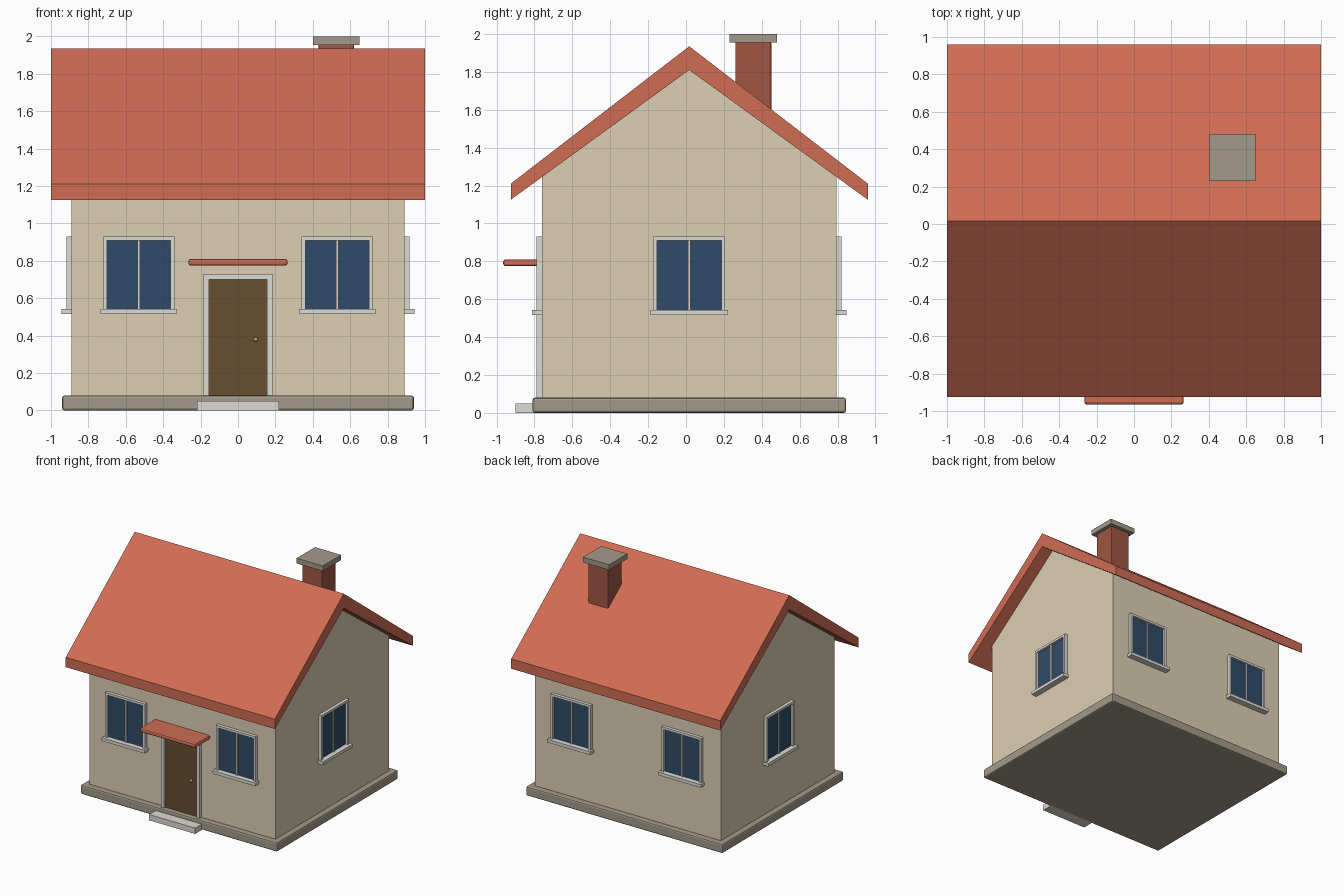
import bpy, bmesh
from mathutils import Matrix, Vector

if "Cube" in bpy.data.objects:
    bpy.data.objects.remove(bpy.data.objects["Cube"])


def material(name, r, g, b):
    m = bpy.data.materials.new(name)
    m.diffuse_color = (*[((c / 255 + 0.055) / 1.055) ** 2.4 for c in (r, g, b)], 1)
    m.use_nodes = True
    m.node_tree.nodes["Principled BSDF"].inputs["Base Color"].default_value = m.diffuse_color
    return m


WALL = material("plaster", 220, 207, 180)
ROOF = material("roof_red", 208, 108, 84)
BRICK = material("brick", 160, 86, 68)
STONE = material("stone", 163, 154, 138)
TRIM = material("trim", 222, 219, 212)
GLASS = material("glass", 48, 75, 104)
WOOD = material("wood", 103, 78, 50)
BRASS = material("brass", 205, 165, 75)

CY = 0.017  # centre line of the house body


def finish(name, bm, mat, bevel=0, matrix=None):
    bmesh.ops.recalc_face_normals(bm, faces=bm.faces)
    me = bpy.data.meshes.new(name)
    bm.to_mesh(me)
    bm.free()
    me.materials.append(mat)
    ob = bpy.data.objects.new(name, me)
    bpy.context.collection.objects.link(ob)
    if matrix:
        ob.matrix_world = matrix
    if bevel:
        mod = ob.modifiers.new("bevel", "BEVEL")
        mod.width, mod.segments = bevel, 2
    return ob


def box(name, x, y, z, mat, bevel=0, matrix=None):
    """Box from (min, max) pairs."""
    bm = bmesh.new()
    bmesh.ops.create_cube(bm, size=1)
    for v in bm.verts:
        v.co = Vector([a + (b - a) * (c + 0.5) for (a, b), c in zip((x, y, z), v.co)])
    return finish(name, bm, mat, bevel, matrix)


def prism(name, profile, half, mat):
    """Extrude a (y, z) profile along x."""
    bm = bmesh.new()
    face = bm.faces.new([bm.verts.new((-half, y, z)) for y, z in profile])
    ext = bmesh.ops.extrude_face_region(bm, geom=[face])
    bmesh.ops.translate(bm, vec=(2 * half, 0, 0),
                        verts=[e for e in ext["geom"] if isinstance(e, bmesh.types.BMVert)])
    return finish(name, bm, mat)


# body
box("plinth", (-0.94, 0.94), (-0.81, 0.845), (0, 0.08), STONE, 0.012)
prism("walls", [(-0.76, 0.07), (0.794, 0.07), (0.794, 1.247), (CY, 1.812), (-0.76, 1.247)], 0.89, WALL)
prism("roof", [(-0.925, 1.125), (CY, 1.81), (0.96, 1.125),
               (0.96, 1.21), (CY, 1.935), (-0.925, 1.21)], 1.0, ROOF)

# chimney
box("chimney", (0.43, 0.62), (0.26, 0.45), (1.45, 1.96), BRICK, 0.008)
box("chimney_cap", (0.40, 0.65), (0.23, 0.48), (1.955, 2.0), STONE)


# windows: local -y points outwards, origin on the wall surface
def window(tag, x, y, turn):
    m = Matrix.Translation((x, y, 0)) @ Matrix.Rotation(turn, 4, "Z")
    for side, s in (("left", -1), ("right", 1)):
        xs = sorted((s * 0.17, s * 0.19))
        box(f"{tag}_window_jamb_{side}", xs, (-0.028, 0.01), (0.54, 0.93), TRIM, 0, m)
    box(f"{tag}_window_head", (-0.17, 0.17), (-0.028, 0.01), (0.91, 0.93), TRIM, 0, m)
    box(f"{tag}_window_glass", (-0.17, 0.17), (-0.008, 0.01), (0.54, 0.91), GLASS, 0, m)
    box(f"{tag}_window_mullion", (-0.007, 0.007), (-0.018, 0), (0.54, 0.91), TRIM, 0, m)
    box(f"{tag}_window_sill", (-0.205, 0.205), (-0.053, 0.01), (0.516, 0.543), TRIM, 0, m)


PI = 3.14159265
for side, s in (("left", -1), ("right", 1)):
    window(f"front_{side}", s * 0.53, -0.76, 0)
    window(f"back_{side}", s * 0.53, 0.794, PI)
    window(f"{side}_side", s * 0.89, CY, s * PI / 2)

# entrance
for side, s in (("left", -1), ("right", 1)):
    xs = sorted((s * 0.155, s * 0.185))
    box(f"door_jamb_{side}", xs, (-0.788, -0.75), (0.075, 0.73), TRIM)
box("door_head", (-0.155, 0.155), (-0.788, -0.75), (0.70, 0.73), TRIM)
box("door", (-0.155, 0.155), (-0.77, -0.75), (0.075, 0.70), WOOD)
box("door_canopy", (-0.265, 0.265), (-0.965, -0.75), (0.775, 0.81), ROOF, 0.012)
box("door_step", (-0.22, 0.22), (-0.90, -0.78), (0, 0.05), TRIM)
bm = bmesh.new()
bmesh.ops.create_uvsphere(bm, u_segments=12, v_segments=8, radius=0.012)
for f in bm.faces:
    f.smooth = True
finish("door_knob", bm, BRASS, 0, Matrix.Translation((0.095, -0.777, 0.38)))
